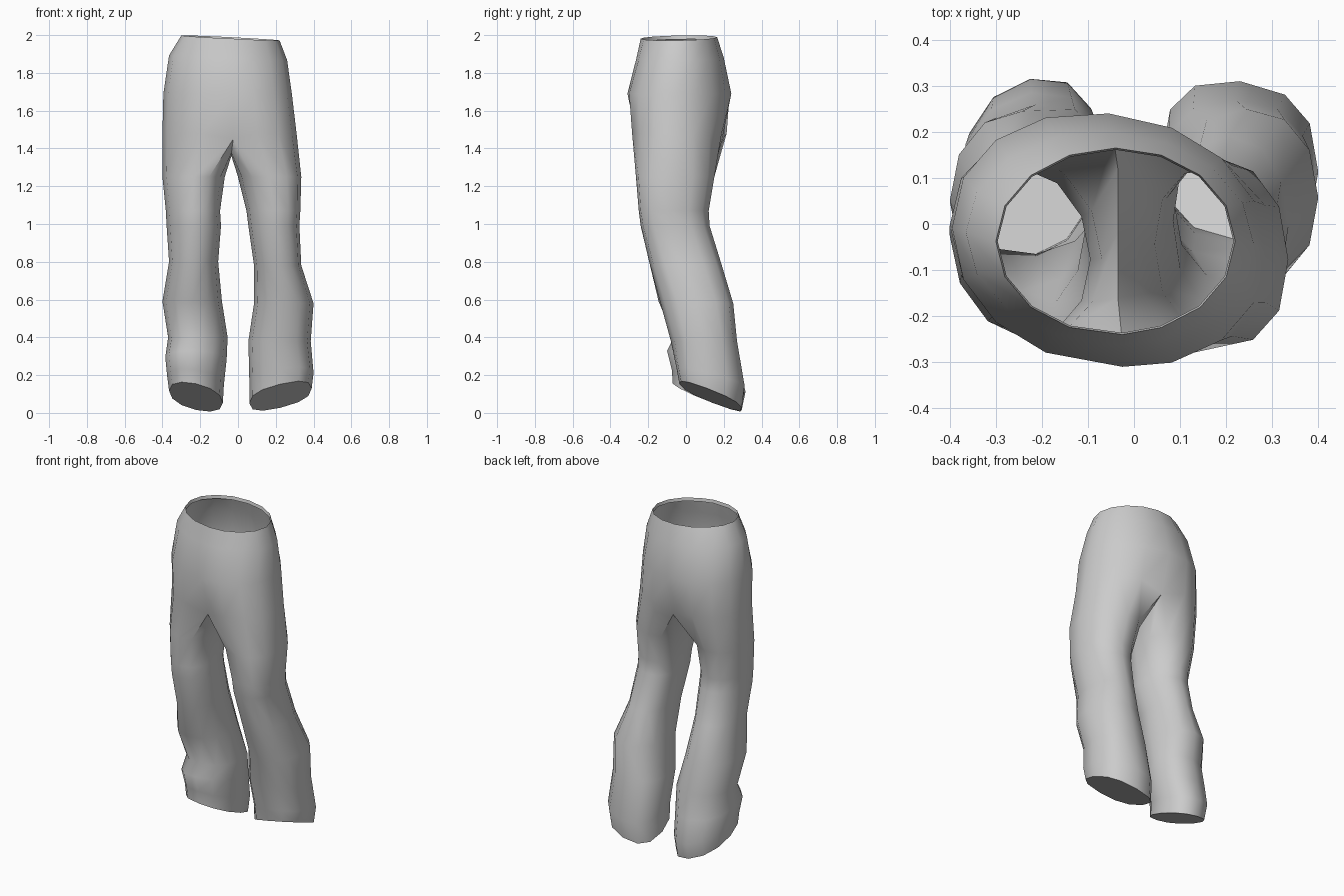
import bpy, bmesh
from math import radians, sin, cos, copysign

cube = bpy.data.objects.get("Cube")
if cube:
    bpy.data.objects.remove(cube, do_unlink=True)

# One cloth colour
cloth = bpy.data.materials.new("grey cloth")
cloth.use_nodes = True
grey = (0.6, 0.6, 0.6, 1)
cloth.diffuse_color = grey
cloth.node_tree.nodes["Principled BSDF"].inputs["Base Color"].default_value = grey

bm = bmesh.new()


def fuller(value, power):
    return copysign(abs(value) ** power, value)


def ring(count, start, step, power, x0, x1, y0, y1, z, turn=0, tilt_x=0, tilt_y=0):
    """Rounded loop filling the given extents, sheared by turn, leaning by two slopes."""
    verts = []
    for i in range(count):
        a = radians(start + step * i)
        dx = fuller(cos(a), power) * (x1 - x0) / 2
        dy = fuller(sin(a), power) * (y1 - y0) / 2 + dx * turn
        height = max(0, z + dx * tilt_x + dy * tilt_y)
        verts.append(bm.verts.new(((x0 + x1) / 2 + dx, (y0 + y1) / 2 + dy, height)))
    return verts


def bridge(a, b):
    n = len(a)
    for i in range(n):
        bm.faces.new((a[i], a[(i + 1) % n], b[(i + 1) % n], b[i]))


# Waist and hips, from the folded lip down: power, x0, x1, y0, y1, z, turn, tilts
hips = [
    (1, -.296, .216, -.236, .161, 1.965, 0, -.05, .02),
    (1, -.30, .22, -.24, .165, 1.985, 0, -.05, .02),
    (1, -.365, .26, -.262, .20, 1.88, -.04, -.04),
    (.95, -.395, .285, -.31, .24, 1.69, -.08),
    (.92, -.40, .31, -.29, .22, 1.48, -.09),
]
loops = [ring(16, -90, -22.5, *row) for row in hips]
for loop in loops:
    loop[0].co.x = -.025  # front seam
for upper, lower in zip(loops, loops[1:]):
    bridge(upper, lower)

# Crotch seam, back to front, shared by both legs
seam_base = loops[-1]
seam_base[0].co.y += .03
seam_base[0].co.z -= .03
seam_base[8].co.y -= .03
seam_base[8].co.z -= .04
seam = [bm.verts.new((-.035, y, z)) for y, z in ((.12, 1.39), (-.02, 1.36), (-.16, 1.375))]

# Legs, thigh to hem
right_leg = [
    (1, -.40, -.07, -.25, .15, 1.25, -.15),
    (1, -.382, -.095, -.245, .12, 1.07, -.1),
    (1, -.378, -.09, -.24, .125, .99, -.08),
    (1, -.365, -.105, -.195, .18, .80),
    (.95, -.40, -.085, -.145, .245, .59),
    (.9, -.37, -.055, -.065, .26, .40, .1),
    (.9, -.385, -.06, -.10, .285, .29, .15, 0, -.2),
    (.9, -.375, -.075, -.075, .315, .17, .2, -.1, -.3),
    (.9, -.365, -.08, -.07, .295, .085, .2, -.15, -.38),
]
left_leg = [
    (.88, 0, .335, -.265, .15, 1.25, -.12),
    (.88, .045, .33, -.25, .12, 1.07, -.15),
    (.88, .055, .325, -.24, .125, .99, -.12),
    (.9, .085, .335, -.19, .19, .78, -.05),
    (.9, .085, .40, -.135, .25, .58),
    (.85, .055, .385, -.08, .27, .38),
    (.8, .06, .40, -.05, .31, .19, -.1, .1, -.25),
    (.8, .06, .39, -.035, .295, .09, -.1, .2, -.38),
]
right_top = seam_base[:9] + seam
left_top = [seam_base[-i % 16] for i in range(9)] + seam
for top, rows, start, step in ((right_top, right_leg, 300, -30), (left_top, left_leg, -120, 30)):
    for row in rows:
        lower = ring(12, start, step, *row)
        bridge(top, lower)
        top = lower
    bm.faces.new(top)  # closed hem

bmesh.ops.recalc_face_normals(bm, faces=bm.faces)
mesh = bpy.data.meshes.new("trousers")
bm.to_mesh(mesh)
bm.free()
mesh.materials.append(cloth)
trousers = bpy.data.objects.new("trousers", mesh)
bpy.context.collection.objects.link(trousers)
bpy.ops.object.select_all(action='DESELECT')
trousers.select_set(True)
bpy.context.view_layer.objects.active = trousers
bpy.ops.object.shade_smooth_by_angle(angle=radians(50))
